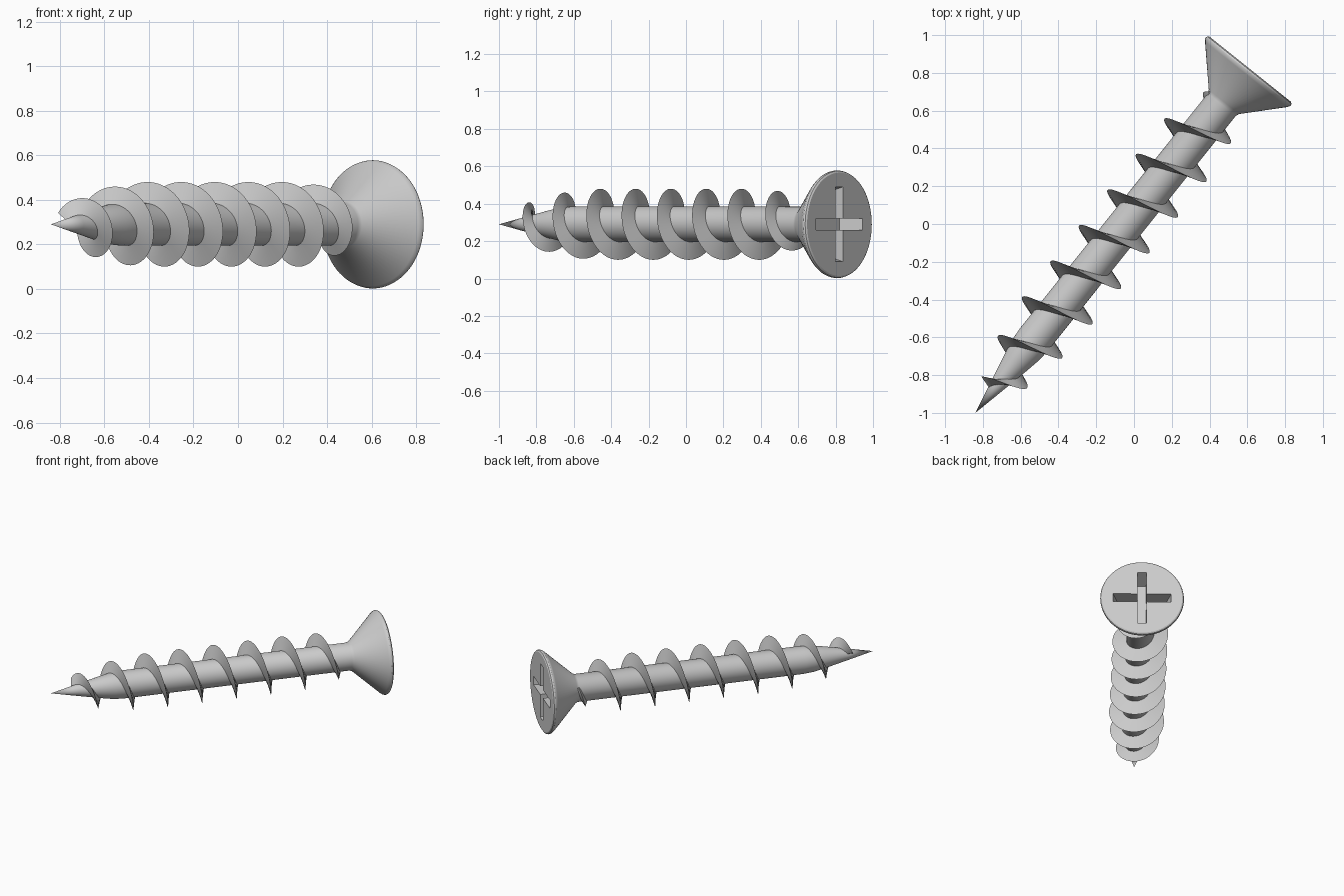
import bpy, bmesh, math
from mathutils import Matrix, Vector

cube = bpy.data.objects.get("Cube")
if cube:
    bpy.data.objects.remove(cube)

# The screw is built along local z, then laid down pointing diagonally
AXIS = Vector((1.455, 1.82, 0)).normalized()
SIDE = Vector((-AXIS.y, AXIS.x, 0))
UP = Vector((0, 0, 1))
PLACE = Matrix((SIDE, UP, AXIS)).transposed().to_4x4()
PLACE.translation = (-0.84, -1.0, 0.29)

LENGTH = 2.33
SHAFT_R = 0.095
TAPER = 0.45
PITCH = 0.2415

steel = bpy.data.materials.new("grey steel")
steel.use_nodes = True
grey = (0.6, 0.6, 0.6, 1)
steel.diffuse_color = grey
steel.node_tree.nodes["Principled BSDF"].inputs["Base Color"].default_value = grey


def finish(name, bm):
    bmesh.ops.recalc_face_normals(bm, faces=bm.faces)
    mesh = bpy.data.meshes.new(name)
    bm.to_mesh(mesh)
    bm.free()
    mesh.materials.append(steel)
    obj = bpy.data.objects.new(name, mesh)
    bpy.context.collection.objects.link(obj)
    obj.matrix_world = PLACE
    return obj


def activate(obj):
    bpy.ops.object.select_all(action='DESELECT')
    obj.select_set(True)
    bpy.context.view_layer.objects.active = obj


def lathe(name, profile, steps=72):
    bm = bmesh.new()
    verts = [bm.verts.new((r, 0, z)) for r, z in profile]
    edges = [bm.edges.new(pair) for pair in zip(verts, verts[1:])]
    bmesh.ops.spin(bm, geom=verts + edges, cent=(0, 0, 0), axis=(0, 0, 1),
                   angle=math.tau, steps=steps)
    bmesh.ops.remove_doubles(bm, verts=bm.verts, dist=0.0005)
    return finish(name, bm)


def lookup(table, s):
    for (a, ra), (b, rb) in zip(table, table[1:]):
        if s <= b:
            return ra + (rb - ra) * (s - a) / (b - a)
    return table[-1][1]


# Shaft, point and countersunk head in one turned profile
body = lathe("shaft_and_head", [
    (0, 0), (0.04, 0.185), (0.075, 0.35), (0.09, 0.43), (SHAFT_R, 0.5),
    (SHAFT_R, 2.09), (0.103, 2.108), (0.278, 2.295), (0.286, 2.306),
    (0.288, 2.315), (0.285, 2.324), (0.276, LENGTH), (0, LENGTH)])

# Cross recess, cut with two bars whose ends slope inwards
for turn in (0, math.pi / 2):
    bm = bmesh.new()
    bmesh.ops.create_cube(bm, size=1)
    for v in bm.verts:
        top = v.co.z > 0
        v.co = (math.copysign(0.2 if top else 0.165, v.co.x),
                math.copysign(0.031, v.co.y),
                LENGTH + (0.0 if top else -0.13))
    # Carry the bar above the face so the cut is clean
    lid = [f for f in bm.faces if all(v.co.z > LENGTH - 0.01 for v in f.verts)]
    grown = bmesh.ops.extrude_face_region(bm, geom=lid)["geom"]
    bmesh.ops.delete(bm, geom=lid, context='FACES_ONLY')
    for v in grown:
        if isinstance(v, bmesh.types.BMVert):
            v.co.z += 0.05
    bm.transform(Matrix.Rotation(turn, 4, 'Z'))
    cutter = finish("recess_cutter", bm)
    cutter.hide_render = True
    cut = body.modifiers.new("recess", 'BOOLEAN')
    cut.operation = 'DIFFERENCE'
    cut.solver = 'EXACT'
    cut.object = cutter
    activate(body)
    bpy.ops.object.modifier_apply(modifier=cut.name)
    bpy.data.objects.remove(cutter)

# Helical thread: a triangular section swept around the shaft
CREST = [(0.17, 0.108), (0.267, 0.13), (0.384, 0.16), (0.51, 0.177),
         (0.63, 0.19), (1.85, 0.19), (1.96, 0.165), (2.1, 0.108)]
START, END = CREST[0][0], CREST[-1][0]
STEPS = 8 * 64
bm = bmesh.new()
rings = []
for i in range(STEPS + 1):
    s = START + (END - START) * i / STEPS
    angle = math.tau * (s - 1.6) / PITCH
    root = SHAFT_R * min(1, s / TAPER) - 0.012
    section = [(root, -0.022), (lookup(CREST, s), 0), (root, 0.022)]
    rings.append([bm.verts.new((r * math.cos(angle), r * math.sin(angle), s + dz))
                  for r, dz in section])
for a, b in zip(rings, rings[1:]):
    for j in range(3):
        k = (j + 1) % 3
        bm.faces.new((a[j], a[k], b[k], b[j]))
bm.faces.new(rings[0])
bm.faces.new(rings[-1])
thread = finish("thread", bm)

for obj in (body, thread):
    activate(obj)
    bpy.ops.object.shade_smooth_by_angle(angle=math.radians(30))
